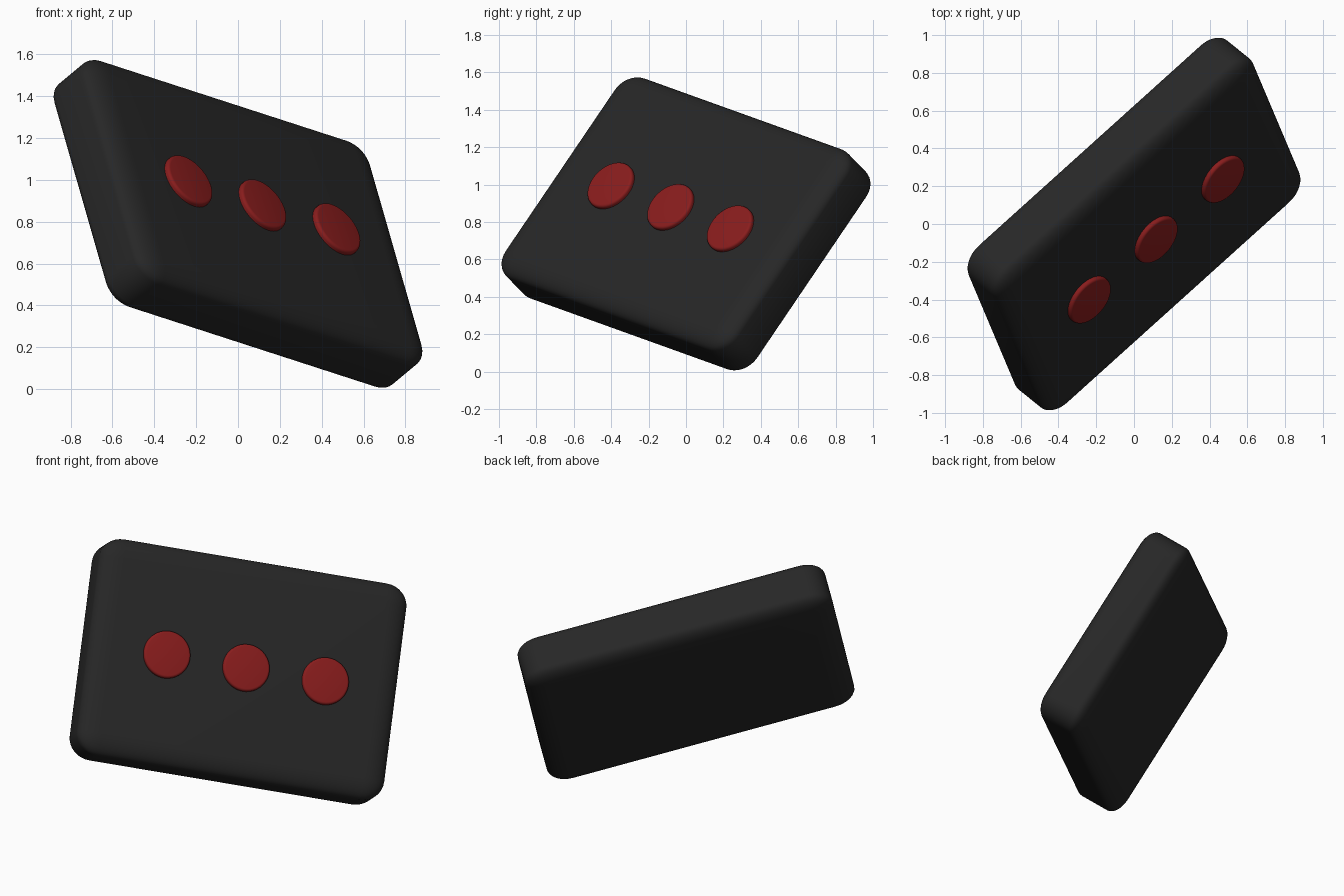
import bpy, bmesh
from math import copysign
from mathutils import Matrix, Vector

if "Cube" in bpy.data.objects:
    bpy.data.objects.remove(bpy.data.objects["Cube"])

# tilted frame: long axis, short axis, face normal
U = Vector((0.722, 0.651, -0.234)).normalized()
V = Vector((-0.2215, 0.554, 0.8026))
V = (V - U * V.dot(U)).normalized()
N = U.cross(V)
FRAME = Matrix.Translation((0, 0, 0.79)) @ Matrix((U, V, N)).transposed().to_4x4()


def material(name, color):
    m = bpy.data.materials.new(name)
    m.diffuse_color = (*color, 1)
    m.use_nodes = True
    m.node_tree.nodes["Principled BSDF"].inputs["Base Color"].default_value = m.diffuse_color
    return m


def add(name, bm, mat):
    me = bpy.data.meshes.new(name)
    bm.to_mesh(me)
    bm.free()
    me.materials.append(mat)
    ob = bpy.data.objects.new(name, me)
    bpy.context.collection.objects.link(ob)
    for o in bpy.context.selected_objects:
        o.select_set(False)
    ob.select_set(True)
    bpy.context.view_layer.objects.active = ob
    bpy.ops.object.shade_smooth_by_angle(angle=0.6)
    return ob


black = material("black_plastic", (0.02, 0.02, 0.02))
red = material("red_button", (0.25, 0.012, 0.012))

# body: bevelled block whose rounding is flatter through the thickness
half, rad = (0.95, 0.662, 0.16), (0.14, 0.13, 0.07)
bm = bmesh.new()
bmesh.ops.create_cube(bm, size=4)
bmesh.ops.bevel(bm, geom=bm.edges[:], offset=1, segments=8, profile=0.5, affect='EDGES')
for v in bm.verts:
    v.co = [copysign(h - r + (abs(c) - 1) * r, c) for c, h, r in zip(v.co, half, rad)]
bm.transform(FRAME)
add("body", bm, black)

# three round buttons in a row on the front face
for i in (-1, 0, 1):
    bm = bmesh.new()
    bmesh.ops.create_cone(bm, cap_ends=True, segments=48, radius1=0.143, radius2=0.143, depth=0.08)
    rim = [e for e in bm.edges if all(v.co.z > 0 for v in e.verts)]
    bmesh.ops.bevel(bm, geom=rim, offset=0.015, segments=4, profile=0.5, affect='EDGES')
    bm.transform(FRAME @ Matrix.Translation((0.01 + 0.49 * i, 0, 0.146)))
    add("button_%d" % (i + 2), bm, red)
